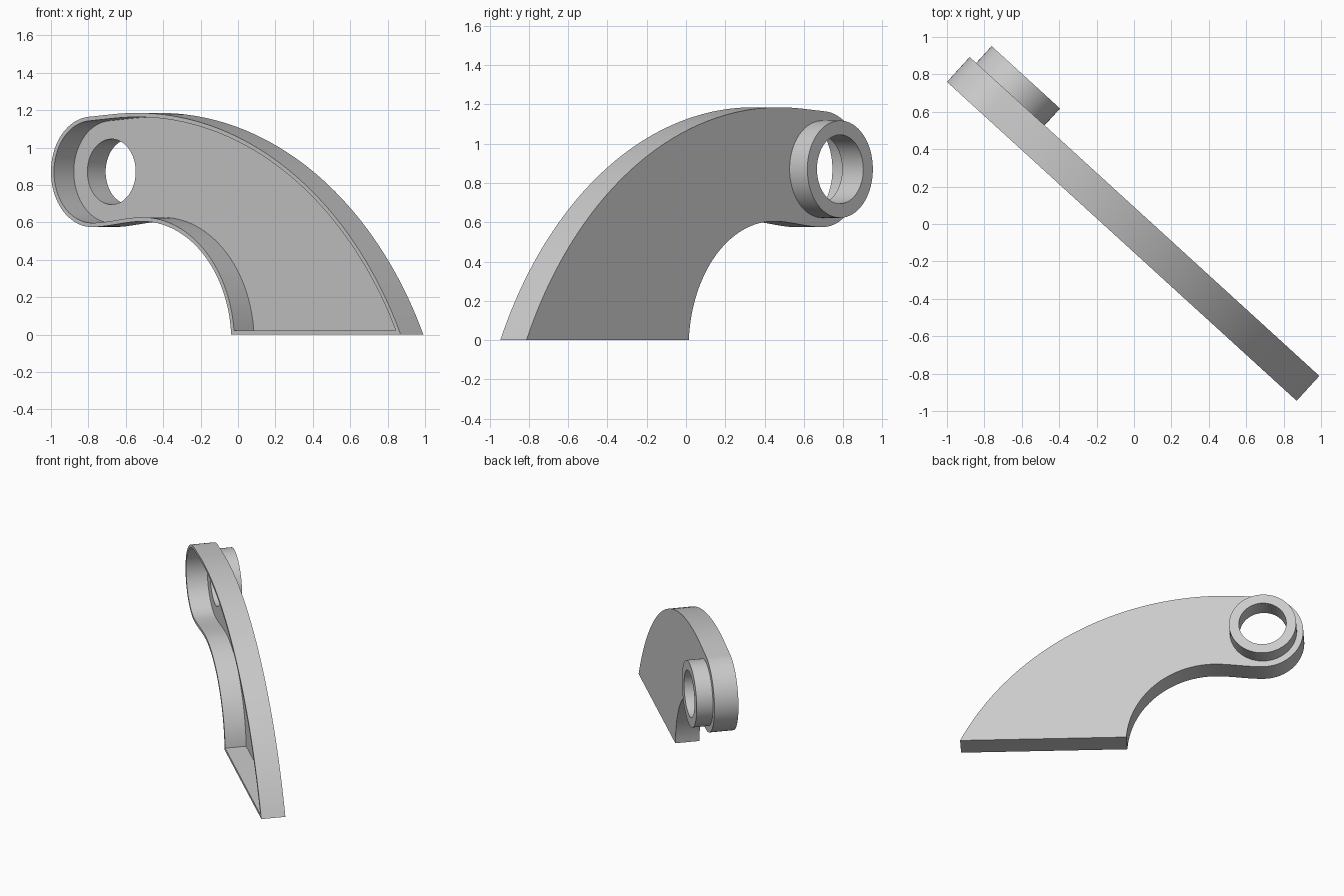
import bpy, bmesh, math
from mathutils import Vector

if "Cube" in bpy.data.objects:
    bpy.data.objects.remove(bpy.data.objects["Cube"], do_unlink=True)

# Plate frame: u along the arm, z up, v through the thickness (front to back)
ORIGIN = Vector((-1, 0.76, 0))
ALONG = Vector((0.739, -0.674, 0))
THROUGH = Vector((0.674, 0.739, 0))
EYE = (0.295, 0.87)
EYE_R, BORE_R, BOSS_R = 0.295, 0.175, 0.2475
WALL, FLOOR, BACK, BOSS_END = 0.022, 0.157, 0.18, 0.302

grey = bpy.data.materials.new("light grey")
grey.use_nodes = True
colour = (0.6, 0.6, 0.6, 1)
grey.diffuse_color = colour
grey.node_tree.nodes["Principled BSDF"].inputs["Base Color"].default_value = colour


def arc(centre, radius, start, end, steps):
    angles = [start + (end - start) * i / steps for i in range(steps + 1)]
    return [(centre[0] + radius * math.cos(a), centre[1] + radius * math.sin(a)) for a in angles]


def circle(radius):
    return arc(EYE, radius, 0, math.tau, 64)[:-1]


def outline(d):
    """Arm profile, moved inwards by d."""
    top_c, top_r = (0.62, -0.947), 2.132 - d
    low_c, low_r = (0.66, -0.04), 0.645 + d
    points = arc(top_c, top_r, math.asin((d - top_c[1]) / top_r), math.radians(94.6), 48)
    points += arc(EYE, EYE_R - d, math.radians(94.6), math.radians(270), 40)
    # gentle S from the eye into the lower arch
    a, b = points[-1], (low_c[0], low_c[1] + low_r)
    for i in range(1, 12):
        t = i / 12
        s = t * t * (3 - 2 * t)
        points.append((a[0] + (b[0] - a[0]) * t, a[1] + (b[1] - a[1]) * s))
    points += arc(low_c, low_r, math.pi / 2, math.asin((d - low_c[1]) / low_r), 36)
    return points


def ring(bm, points, v):
    return [bm.verts.new(ORIGIN + ALONG * u + THROUGH * v + Vector((0, 0, z))) for u, z in points]


def bridge(bm, a, b):
    for i in range(len(a)):
        j = (i + 1) % len(a)
        bm.faces.new((a[i], a[j], b[j], b[i]))


def fill(bm, *loops):
    edges = []
    for loop in loops:
        for i, vert in enumerate(loop):
            nxt = loop[(i + 1) % len(loop)]
            edges.append(bm.edges.get((vert, nxt)) or bm.edges.new((vert, nxt)))
    bmesh.ops.triangle_fill(bm, use_beauty=True, use_dissolve=False, edges=edges)


def finish(bm, name):
    bmesh.ops.recalc_face_normals(bm, faces=bm.faces[:])
    mesh = bpy.data.meshes.new(name)
    bm.to_mesh(mesh)
    bm.free()
    mesh.materials.append(grey)
    obj = bpy.data.objects.new(name, mesh)
    bpy.context.collection.objects.link(obj)
    bpy.ops.object.select_all(action="DESELECT")
    obj.select_set(True)
    bpy.context.view_layer.objects.active = obj
    bpy.ops.object.shade_smooth_by_angle(angle=math.radians(30))


# Hollow arm: thin rim, recessed front, flat back, bore through the eye
bm = bmesh.new()
back = ring(bm, outline(0), BACK)
front = ring(bm, outline(0), 0)
rim = ring(bm, outline(WALL), 0)
floor = ring(bm, outline(WALL), FLOOR)
bore_front = ring(bm, circle(BORE_R), FLOOR)
bore_back = ring(bm, circle(BORE_R), BACK)
for a, b in ((back, front), (front, rim), (rim, floor), (bore_front, bore_back)):
    bridge(bm, a, b)
fill(bm, floor, bore_front)
fill(bm, back, bore_back)
finish(bm, "hollow_arm")

# Round collar on the back of the eye
bm = bmesh.new()
loops = [ring(bm, circle(r), v) for r, v in
         ((BOSS_R, BACK), (BOSS_R, BOSS_END), (BORE_R, BOSS_END), (BORE_R, BACK))]
for a, b in zip(loops, loops[1:] + loops[:1]):
    bridge(bm, a, b)
finish(bm, "pivot_collar")
